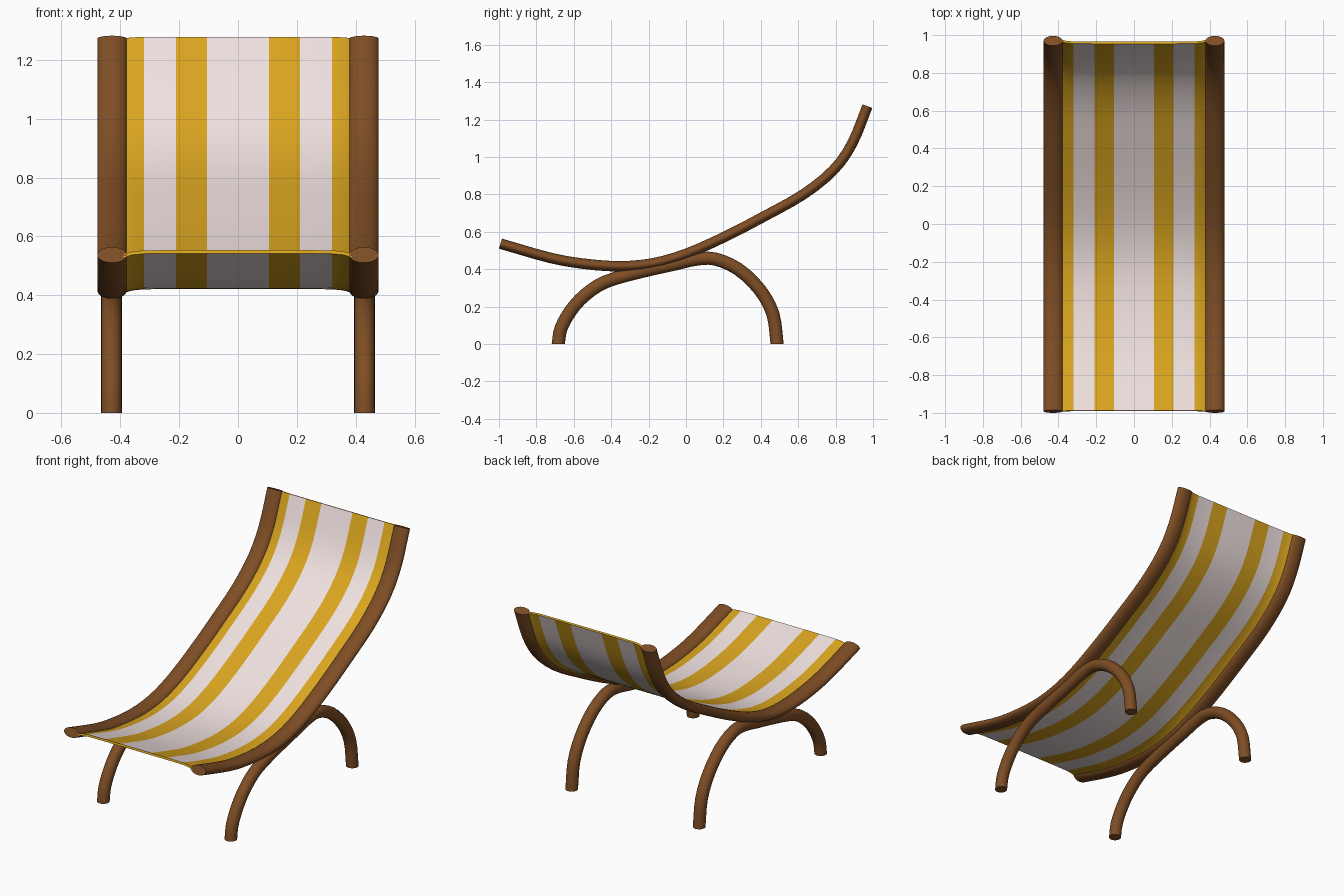
import bpy, bmesh, math
from mathutils import Vector

if "Cube" in bpy.data.objects:
    bpy.data.objects.remove(bpy.data.objects["Cube"])


def material(name, rgb):
    m = bpy.data.materials.new(name)
    m.diffuse_color = (*rgb, 1)
    m.use_nodes = True
    m.node_tree.nodes["Principled BSDF"].inputs["Base Color"].default_value = m.diffuse_color
    return m


WOOD = material("wood", (0.21, 0.075, 0.018))
YELLOW = material("yellow cloth", (0.70, 0.376, 0.014))
WHITE = material("white cloth", (0.87, 0.76, 0.75))


def smooth_path(points, steps=3):
    """Catmull-Rom through (y, z) points."""
    p = [Vector(q) for q in points]
    p = [2 * p[0] - p[1]] + p + [2 * p[-1] - p[-2]]
    out = []
    for i in range(1, len(p) - 2):
        a, b, c, d = p[i - 1:i + 3]
        for s in range(steps):
            t = s / steps
            out.append(0.5 * (2 * b + (c - a) * t + (2 * a - 5 * b + 4 * c - d) * t * t
                              + (3 * b - a - 3 * c + d) * t ** 3))
    return out + [p[-2]]


def sweep(name, path, section, mats, pick=None, end_dirs=None):
    """Sweep an (x, height) section along a path in the y-z plane."""
    bm = bmesh.new()
    rings = []
    for i, p in enumerate(path):
        t = (path[min(i + 1, len(path) - 1)] - path[max(i - 1, 0)]).normalized()
        if end_dirs and i in (0, len(path) - 1):
            t = Vector(end_dirs[0 if i == 0 else 1])
        n = Vector((-t.y, t.x))
        rings.append([bm.verts.new((x, p.x + n.x * h, p.y + n.y * h)) for x, h in section])
    k = len(section)
    for a, b in zip(rings, rings[1:]):
        for j in range(k):
            f = bm.faces.new((a[j], a[(j + 1) % k], b[(j + 1) % k], b[j]))
            if pick:
                f.material_index = pick(abs(f.calc_center_median().x))
    bm.faces.new(rings[0])
    bm.faces.new(rings[-1])
    bmesh.ops.recalc_face_normals(bm, faces=bm.faces)
    me = bpy.data.meshes.new(name)
    bm.to_mesh(me)
    bm.free()
    for m in mats:
        me.materials.append(m)
    ob = bpy.data.objects.new(name, me)
    bpy.context.collection.objects.link(ob)
    bpy.context.view_layer.objects.active = ob
    ob.select_set(True)
    bpy.ops.object.shade_smooth_by_angle(angle=math.radians(40))
    ob.select_set(False)
    return ob


def ellipse(cx, rx, rh, n=24):
    return [(cx + rx * math.cos(2 * math.pi * i / n), rh * math.sin(2 * math.pi * i / n))
            for i in range(n)]


rail_path = smooth_path([(-0.992, 0.537), (-0.73, 0.462), (-0.55, 0.430), (-0.36, 0.416),
                         (-0.18, 0.431), (0.0, 0.482), (0.21, 0.575), (0.42, 0.684),
                         (0.63, 0.802), (0.79, 0.932), (0.89, 1.075), (0.970, 1.272)])
leg_path = smooth_path([(-0.683, 0), (-0.668, 0.085), (-0.615, 0.18), (-0.54, 0.262),
                        (-0.43, 0.333), (-0.25, 0.385), (-0.06, 0.428), (0.05, 0.453),
                        (0.155, 0.455), (0.28, 0.40), (0.395, 0.29), (0.465, 0.16),
                        (0.487, 0)])

# Side rails and arched legs, one of each per side
for side, s in (("left", -1), ("right", 1)):
    sweep(f"{side}_rail", rail_path, ellipse(s * 0.428, 0.05, 0.028), [WOOD])
    sweep(f"{side}_leg", leg_path, ellipse(s * 0.43, 0.035, 0.035), [WOOD],
          end_dirs=((0, 1), (0, -1)))

# Striped cloth, with edges that curl down into the rails
half = [(0.105, 0.017), (0.21, 0.017), (0.32, 0.016), (0.36, 0.012), (0.385, 0.004), (0.40, -0.002)]
top = [(-x, h) for x, h in reversed(half)] + half
bottom = [(x, h - 0.012) for x, h in reversed(top)]


def stripe(x):
    return 1 if x < 0.105 or 0.21 < x < 0.32 else 0


sweep("cloth_seat", rail_path, top + bottom, [YELLOW, WHITE], stripe)
